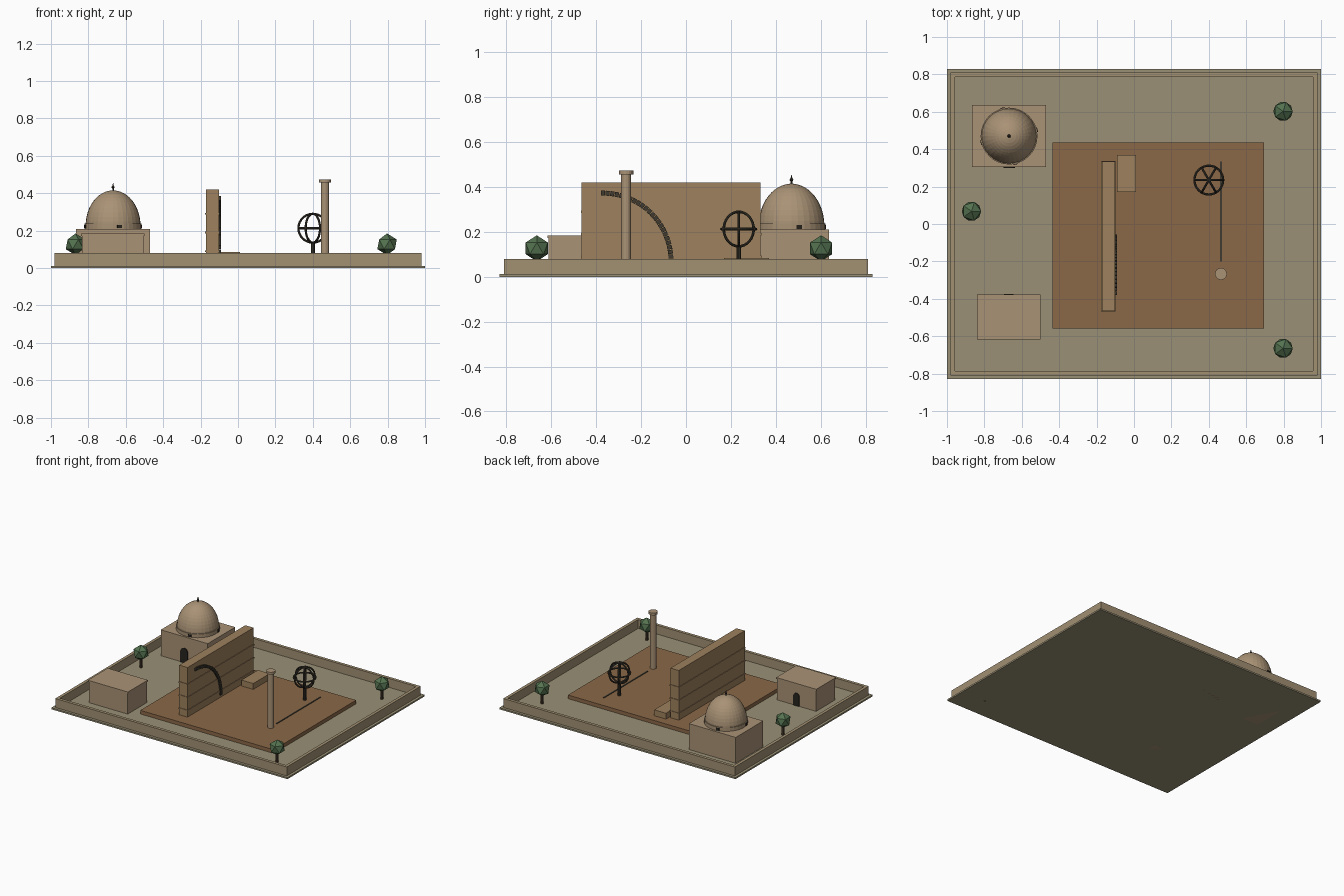
import bpy, bmesh, math
from mathutils import Vector

if "Cube" in bpy.data.objects:
    bpy.data.objects.remove(bpy.data.objects["Cube"])


def mat(name, rgb):
    m = bpy.data.materials.new(name)
    m.diffuse_color = (*rgb, 1)
    m.use_nodes = True
    m.node_tree.nodes["Principled BSDF"].inputs["Base Color"].default_value = m.diffuse_color
    return m


SAND = mat("sand", (0.32, 0.28, 0.18))
RIM = mat("rim_stone", (0.36, 0.28, 0.17))
PAVING = mat("paving", (0.26, 0.14, 0.066))
STONE = mat("pale_stone", (0.40, 0.29, 0.18))
BRICK = mat("brick", (0.34, 0.22, 0.11))
BRONZE = mat("bronze", (0.05, 0.042, 0.03))
DARK = mat("dark_opening", (0.02, 0.017, 0.013))
LEAF = mat("leaf", (0.09, 0.17, 0.08))
BARK = mat("bark", (0.08, 0.05, 0.03))


def finish(name, bm, m):
    bmesh.ops.recalc_face_normals(bm, faces=bm.faces)
    me = bpy.data.meshes.new(name)
    bm.to_mesh(me)
    bm.free()
    me.materials.append(m)
    ob = bpy.data.objects.new(name, me)
    bpy.context.collection.objects.link(ob)
    return ob


def box(name, x, y, z, m):
    """Box from (min, max) ranges."""
    bm = bmesh.new()
    bmesh.ops.create_cube(bm, size=1)
    for v in bm.verts:
        v.co = Vector([(a + b) / 2 + c * (b - a) for (a, b), c in zip((x, y, z), v.co)])
    return finish(name, bm, m)


def lathe(name, profile, x, y, m, n=24):
    """Spin an (r, z) profile about a vertical axis at x, y."""
    bm = bmesh.new()
    vs = [bm.verts.new((r, 0, z)) for r, z in profile]
    es = [bm.edges.new(p) for p in zip(vs, vs[1:])]
    bmesh.ops.spin(bm, geom=vs + es, axis=(0, 0, 1), cent=(0, 0, 0),
                   steps=n, angle=math.tau, use_duplicate=False)
    bmesh.ops.remove_doubles(bm, verts=bm.verts, dist=1e-5)
    bmesh.ops.translate(bm, verts=bm.verts, vec=(x, y, 0))
    return finish(name, bm, m)


def cylinder(name, r, z0, z1, x, y, m, n=16):
    return lathe(name, [(0, z0), (r, z0), (r, z1), (0, z1)], x, y, m, n)


def ring(name, loc, rot, R, r, m):
    bpy.ops.mesh.primitive_torus_add(location=loc, rotation=rot, major_radius=R, minor_radius=r,
                                     major_segments=32, minor_segments=8)
    ob = bpy.context.object
    ob.name = name
    ob.data.materials.append(m)


def arched_door(name, x, y0, y1, w, h):
    """Dark arched panel extruded along y."""
    bm = bmesh.new()
    pts = [(-w / 2, 0.005), (w / 2, 0.005)]
    pts += [(w / 2 * math.cos(a), h - w / 2 + w / 2 * math.sin(a))
            for a in [math.pi * i / 8 for i in range(9)]]
    f = bm.faces.new([bm.verts.new((x + px, y0, pz)) for px, pz in pts])
    g = bmesh.ops.extrude_face_region(bm, geom=[f])["geom"]
    bmesh.ops.translate(bm, verts=[v for v in g if isinstance(v, bmesh.types.BMVert)],
                        vec=(0, y1 - y0, 0))
    return finish(name, bm, DARK)


# ground slab, perimeter walls and raised court
box("ground", (-1, 1), (-0.83, 0.83), (0, 0.012), SAND)
for s, side in ((-1, "a"), (1, "b")):
    xs, ys = sorted((s * 0.957, s * 0.98)), sorted((s * 0.787, s * 0.81))
    box("long_wall_" + side, (-0.98, 0.98), ys, (0, 0.08), RIM)
    box("short_wall_" + side, xs, (-0.787, 0.787), (0, 0.08), RIM)
box("court", (-0.435, 0.695), (-0.56, 0.435), (0, 0.04), PAVING)

# big measuring wall with string courses and step block
box("measuring_wall", (-0.172, -0.102), (-0.465, 0.333), (0.03, 0.42), BRICK)
for z in (0.09, 0.19, 0.29):
    box("string_course", (-0.176, -0.098), (-0.469, 0.337), (z - 0.005, z + 0.005), BRICK)
box("step_block", (-0.09, 0.01), (0.17, 0.37), (0.03, 0.085), BRICK)

# graduated quarter arc of small blocks on the wall face
N = 24
for i in range(N):
    a = math.pi / 2 * i / (N - 1)
    ob = box("arc_block", (-0.103, -0.092), (-0.009, 0.009), (-0.011, 0.011), BRONZE)
    ob.rotation_euler.x = a - math.pi / 2
    ob.location = (0, -0.37 + 0.303 * math.cos(a), 0.07 + 0.303 * math.sin(a))

# shadow column and meridian line
cylinder("column_shaft", 0.022, 0.03, 0.46, 0.465, -0.267, STONE)
cylinder("column_cap", 0.032, 0.457, 0.474, 0.465, -0.267, STONE)
box("meridian_line", (0.46, 0.47), (-0.2, 0.335), (0.03, 0.044), BRONZE)

# ringed sphere on a post
c = (0.4, 0.235, 0.213)
for k in range(3):
    ring("upright_ring", c, (math.pi / 2, 0, k * math.pi / 3), 0.077, 0.006, BRONZE)
ring("level_ring", c, (0, 0, 0), 0.077, 0.006, BRONZE)
cylinder("sphere_post", 0.011, 0.03, 0.138, c[0], c[1], BRONZE, 10)

# domed building
DX, DY = -0.668, 0.47
box("domed_hall", (-0.867, -0.47), (0.305, 0.637), (0, 0.21), STONE)
cylinder("dome_drum", 0.152, 0.2, 0.238, DX, DY, STONE, 32)
dome = [(0.147 * math.cos(t), 0.225 + 0.19 * math.sin(t))
        for t in [math.pi / 2 * i / 12 for i in range(12)]] + [(0, 0.416)]
lathe("dome", dome, DX, DY, STONE, 32)
lathe("finial", [(0, 0.41), (0.004, 0.41), (0.004, 0.425), (0.009, 0.432), (0.004, 0.44), (0, 0.458)],
      DX, DY, BRONZE, 8)
for k in range(4):
    a = math.radians(13 + 90 * k)
    ob = box("drum_window", (-0.006, 0.006), (-0.012, 0.012), (-0.009, 0.009), DARK)
    ob.rotation_euler.z = a
    ob.location = (DX + 0.15 * math.cos(a), DY + 0.15 * math.sin(a), 0.222)
arched_door("hall_door", DX, 0.299, 0.315, 0.062, 0.125)

# small store house
box("store_house", (-0.835, -0.505), (-0.612, -0.381), (0, 0.175), STONE)
box("store_roof", (-0.84, -0.5), (-0.617, -0.376), (0.172, 0.184), STONE)
arched_door("store_door", -0.67, -0.39, -0.375, 0.05, 0.11)

# trees
for x, y in ((0.797, 0.602), (0.797, -0.665), (-0.869, 0.068)):
    cylinder("trunk", 0.01, 0, 0.09, x, y, BARK, 8)
    bpy.ops.mesh.primitive_ico_sphere_add(subdivisions=1, radius=0.058, location=(x, y, 0.127))
    bpy.context.object.name = "foliage"
    bpy.context.object.data.materials.append(LEAF)
